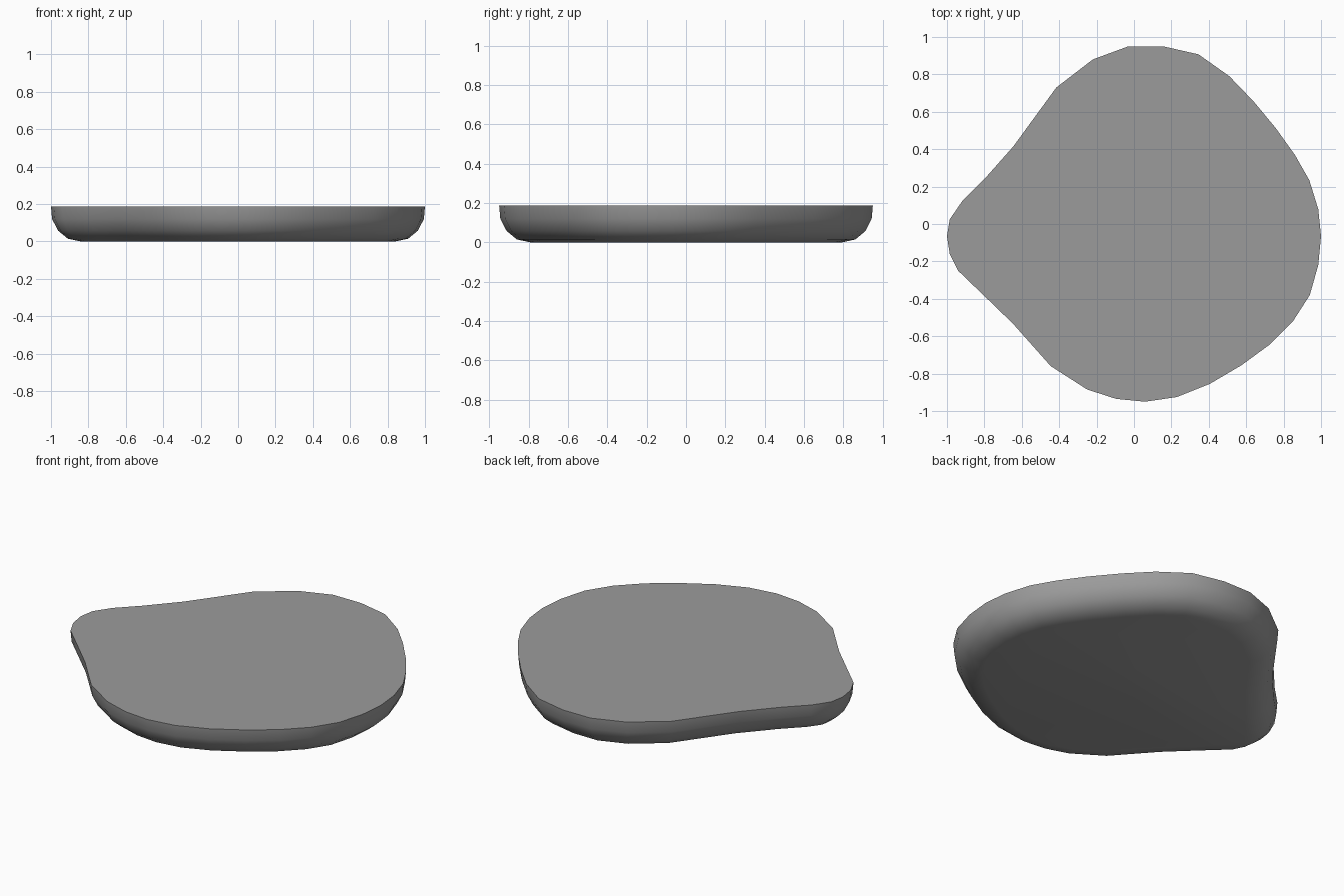
import bpy, bmesh, math
from mathutils import Vector

if "Cube" in bpy.data.objects:
    bpy.data.objects.remove(bpy.data.objects["Cube"])

# Rim outline seen from above (clockwise)
OUTLINE = [(-.03, .95), (.155, .95), (.345, .907), (.51, .79), (.64, .655), (.76, .51),
           (.86, .37), (.937, .235), (.985, .08), (1, -.065), (.985, -.22), (.94, -.38),
           (.85, -.52), (.725, -.645), (.575, -.755), (.405, -.855), (.23, -.925), (.06, -.95),
           (-.095, -.935), (-.25, -.885), (-.445, -.76), (-.645, -.535), (-.80, -.385),
           (-.94, -.25), (-.985, -.16), (-1, -.065), (-.985, .025), (-.92, .12), (-.80, .24),
           (-.645, .415), (-.415, .73), (-.22, .88)]
# Rounded edge: inset from the rim, height
PROFILE = [(0, .187), (.006, .12), (.038, .058), (.09, .015), (.16, 0)]

pts = [Vector(p) for p in OUTLINE]
n = len(pts)


def inward(i):
    # average of the two neighbouring edge normals
    a = (pts[i] - pts[i - 1]).normalized()
    b = (pts[(i + 1) % n] - pts[i]).normalized()
    t = (a + b).normalized()
    return Vector((t.y, -t.x))


bm = bmesh.new()
rings = []
for inset, z in PROFILE:
    ring = []
    for i in range(n):
        p = pts[i] + inward(i) * inset
        ring.append(bm.verts.new((p.x, p.y, z)))
    rings.append(ring)

# Rounded side wall
for upper, lower in zip(rings, rings[1:]):
    for i in range(n):
        j = (i + 1) % n
        bm.faces.new((upper[i], upper[j], lower[j], lower[i]))
# Flat top and bottom
bm.faces.new(rings[0])
bm.faces.new(rings[-1])
bmesh.ops.recalc_face_normals(bm, faces=bm.faces[:])

mesh = bpy.data.meshes.new("flat_stone")
bm.to_mesh(mesh)
bm.free()
stone = bpy.data.objects.new("flat_stone", mesh)
bpy.context.collection.objects.link(stone)

# Dark grey stone
grey = bpy.data.materials.new("dark_grey")
grey.diffuse_color = (.33, .33, .33, 1)
grey.use_nodes = True
grey.node_tree.nodes["Principled BSDF"].inputs["Base Color"].default_value = grey.diffuse_color
mesh.materials.append(grey)

# Smooth sides, sharp top rim
bpy.context.view_layer.objects.active = stone
stone.select_set(True)
bpy.ops.object.shade_smooth_by_angle(angle=math.radians(50))
